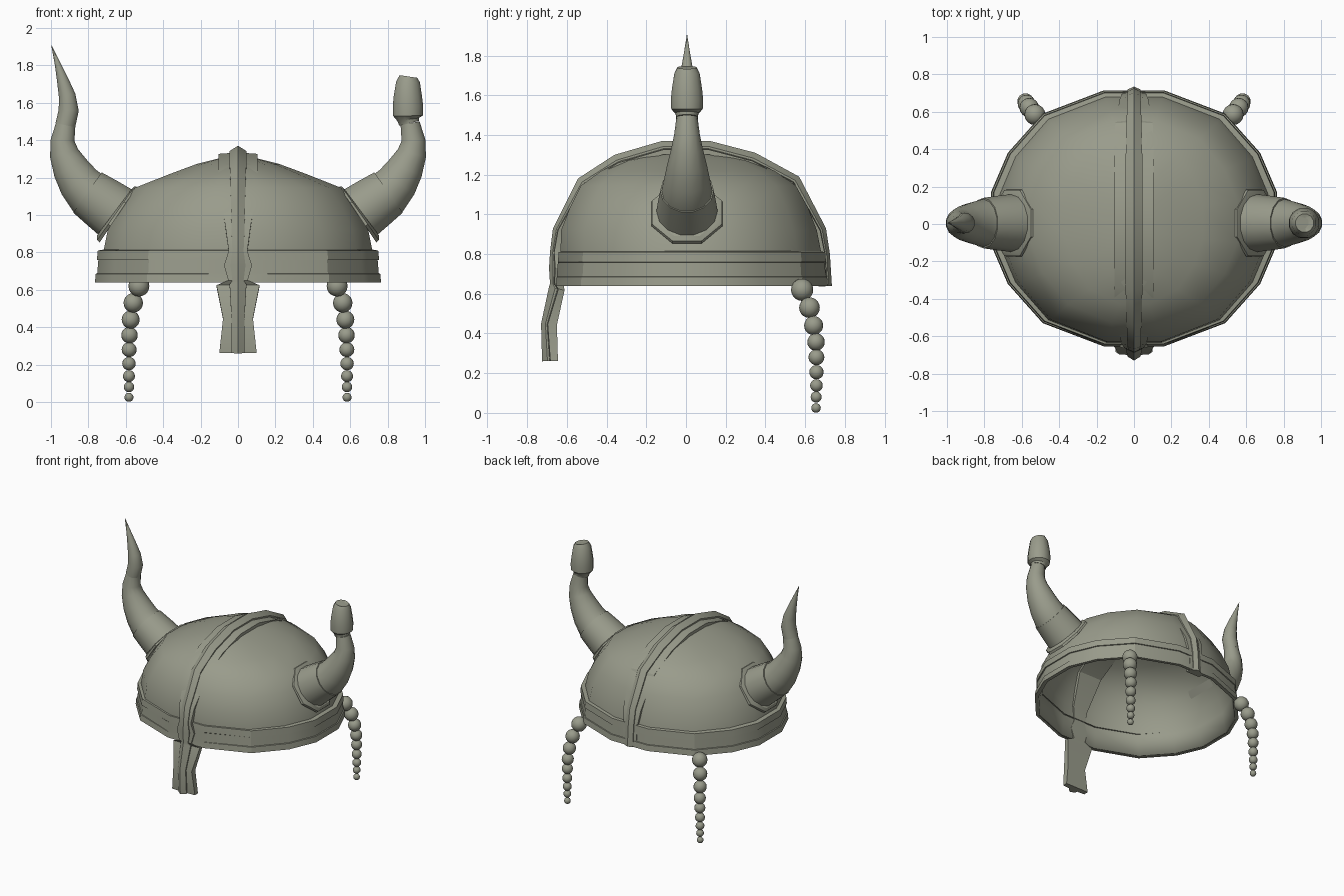
import bpy, bmesh, math
from mathutils import Vector

cube = bpy.data.objects.get("Cube")
if cube:
    bpy.data.objects.remove(cube, do_unlink=True)

metal = bpy.data.materials.new("grey_green")
metal.use_nodes = True
COLOR = (0.32, 0.33, 0.26, 1)
metal.diffuse_color = COLOR
metal.node_tree.nodes["Principled BSDF"].inputs["Base Color"].default_value = COLOR


def finish(name, bm, angle=35):
    """Turn a bmesh into a shaded, coloured object."""
    bmesh.ops.remove_doubles(bm, verts=bm.verts, dist=0.0005)
    bmesh.ops.recalc_face_normals(bm, faces=bm.faces)
    mesh = bpy.data.meshes.new(name)
    bm.to_mesh(mesh)
    bm.free()
    mesh.materials.append(metal)
    ob = bpy.data.objects.new(name, mesh)
    bpy.context.collection.objects.link(ob)
    bpy.ops.object.select_all(action='DESELECT')
    bpy.context.view_layer.objects.active = ob
    ob.select_set(True)
    bpy.ops.object.shade_smooth_by_angle(angle=math.radians(angle))
    return ob


def loft(name, rings, caps=True, angle=35):
    """Skin a row of equal closed rings."""
    bm = bmesh.new()
    rows = [[bm.verts.new(p) for p in ring] for ring in rings]
    n = len(rows[0])
    for a, b in zip(rows, rows[1:]):
        for i in range(n):
            j = (i + 1) % n
            bm.faces.new((a[i], a[j], b[j], b[i]))
    if caps:
        bm.faces.new(rows[0])
        bm.faces.new(rows[-1])
    return finish(name, bm, angle)


def tube(name, side, stations, sides=14, angle=35):
    """Round tube through (x, z, radius) stations, mirrored by side."""
    pts = [Vector((s[0], 0.005, s[1])) for s in stations]
    rings = []
    for k, p in enumerate(pts):
        t = (pts[min(k + 1, len(pts) - 1)] - pts[max(k - 1, 0)]).normalized()
        u = Vector((t.z, 0, -t.x))
        ring = []
        for i in range(sides):
            a = math.tau * (i + 0.5) / sides
            q = p + stations[k][2] * (u * math.cos(a) + Vector((0, math.sin(a), 0)))
            ring.append((q.x * side, q.y, q.z))
        rings.append(ring)
    return loft(name, rings, angle=angle)


# Sixteen-sided plan of the helmet
quadrant = [(0.765, 0.14), (0.675, 0.35), (0.488, 0.56), (0.16, 0.685)]
half = quadrant + [(-x, y) for x, y in reversed(quadrant)]
plan = half + [(-x, -y) for x, y in half]
CENTRE_Y = 0.03


def plan_ring(sx, sy, z, centre=CENTRE_Y):
    return [(x * sx, y * sy + centre, z) for x, y in plan]


# Dome shell, longer from front to back towards the top
dome_profile = [(0.975, 0.975, 0.645, 0.03), (0.942, 0.96, 0.8, 0.025), (0.91, 0.94, 0.92, 0.015),
                (0.83, 0.875, 1.035, 0.015), (0.72, 0.79, 1.145, 0.012), (0.48, 0.64, 1.218, 0.01),
                (0.29, 0.48, 1.272, 0.005), (0.13, 0.28, 1.303, 0), (0, 0.15, 1.32, 0)]
dome = loft("dome", [plan_ring(*row) for row in dome_profile], caps=False, angle=50)
shell = dome.modifiers.new("thickness", 'SOLIDIFY')
shell.thickness = 0.012

# Headband with a recessed strip that stops at the front panel
band_profile = [(0.97, 0.64, 0), (1, 0.64, 0), (0.994, 0.685, 0), (0.994, 0.687, 1),
                (0.986, 0.758, 1), (0.986, 0.76, 0), (0.98, 0.81, 0), (0.935, 0.815, 0)]
band_rings = []
for scale, z, recessed in band_profile:
    ring = []
    for x, y, h in plan_ring(scale, scale, z):
        front = y < -0.5 and abs(x) < 0.2
        k = 0.99 if recessed and not front else 1
        ring.append((x * k, (y - CENTRE_Y) * k + CENTRE_Y, h))
    band_rings.append(ring)
loft("headband", band_rings, caps=False, angle=25)

# Crest running from the nose guard over the top to the back: y, z, half width, ridge half width
crest = [(-0.725, 0.26, 0.1, 0.035), (-0.73, 0.45, 0.08, 0.035), (-0.69, 0.635, 0.115, 0.045),
         (-0.685, 0.65, 0.052, 0.03), (-0.69, 0.73, 0.075, 0.04), (-0.685, 0.81, 0.05, 0.03),
         (-0.67, 0.93, 0.065, 0.035), (-0.545, 1.18, 0.1, 0.04), (-0.36, 1.3, 0.105, 0.045),
         (-0.12, 1.37, 0.105, 0.045), (0.12, 1.37, 0.105, 0.045), (0.35, 1.31, 0.105, 0.045),
         (0.57, 1.19, 0.1, 0.04), (0.705, 0.93, 0.075, 0.035), (0.725, 0.8, 0.06, 0.035),
         (0.735, 0.64, 0.06, 0.035)]
rings = []
for k, (y, z, w, ridge) in enumerate(crest):
    a, b = crest[max(k - 1, 0)], crest[min(k + 1, len(crest) - 1)]
    t = Vector((b[0] - a[0], b[1] - a[1])).normalized()
    edge = -0.42 * w
    base = -0.08 if z < 0.64 else -0.068
    section = [(-w, base), (-w, edge), (-ridge, edge * 0.9), (-ridge, edge * 0.65), (0, 0),
               (ridge, edge * 0.65), (ridge, edge * 0.9), (w, edge), (w, base)]
    rings.append([(x, y - t.y * d, z + t.x * d) for x, d in section])
loft("crest_and_nose_guard", rings, angle=30)

# Horns, their sockets and collars
lower_horn = [(0.72, 1.06, 0.14), (0.80, 1.115, 0.129), (0.85, 1.175, 0.116), (0.895, 1.25, 0.1),
              (0.93, 1.33, 0.08), (0.938, 1.4, 0.065), (0.92, 1.49, 0.053)]
for side, label in ((1, "left"), (-1, "right")):
    tube(label + "_horn", side, lower_horn)
    tube(label + "_horn_socket", side, [(0.65, 1.01, 0.155), (0.72, 1.06, 0.147), (0.805, 1.12, 0.135)])
    tube(label + "_horn_collar", side, [(0.64, 1.002, 0.193), (0.652, 1.01, 0.19), (0.66, 1.016, 0.168)], 8, 30)

tube("right_horn_tip", -1, [(0.923, 1.48, 0.055), (0.905, 1.56, 0.055), (0.914, 1.64, 0.046),
                            (0.937, 1.72, 0.032), (0.965, 1.81, 0.016), (0.997, 1.905, 0.001)])
tube("left_horn_knob", 1, [(0.915, 1.49, 0.056), (0.91, 1.51, 0.06), (0.909, 1.53, 0.082),
                           (0.909, 1.58, 0.084), (0.908, 1.63, 0.079), (0.909, 1.71, 0.066),
                           (0.912, 1.74, 0.05), (0.912, 1.73, 0.03)], 12)

# Strings of shrinking beads at the back
beads = [(0.53, 0.585, 0.62), (0.56, 0.622, 0.53), (0.574, 0.643, 0.44), (0.58, 0.655, 0.357),
         (0.582, 0.657, 0.28), (0.583, 0.657, 0.205), (0.583, 0.657, 0.138),
         (0.583, 0.656, 0.08), (0.583, 0.655, 0.025)]
for side, label in ((1, "left"), (-1, "right")):
    bm = bmesh.new()
    for i, (x, y, z) in enumerate(beads):
        made = bmesh.ops.create_uvsphere(bm, u_segments=16, v_segments=10, radius=0.056 - 0.004 * i)
        bmesh.ops.translate(bm, verts=made["verts"], vec=(x * side, y, z))
    finish(label + "_bead_string", bm, 60)
